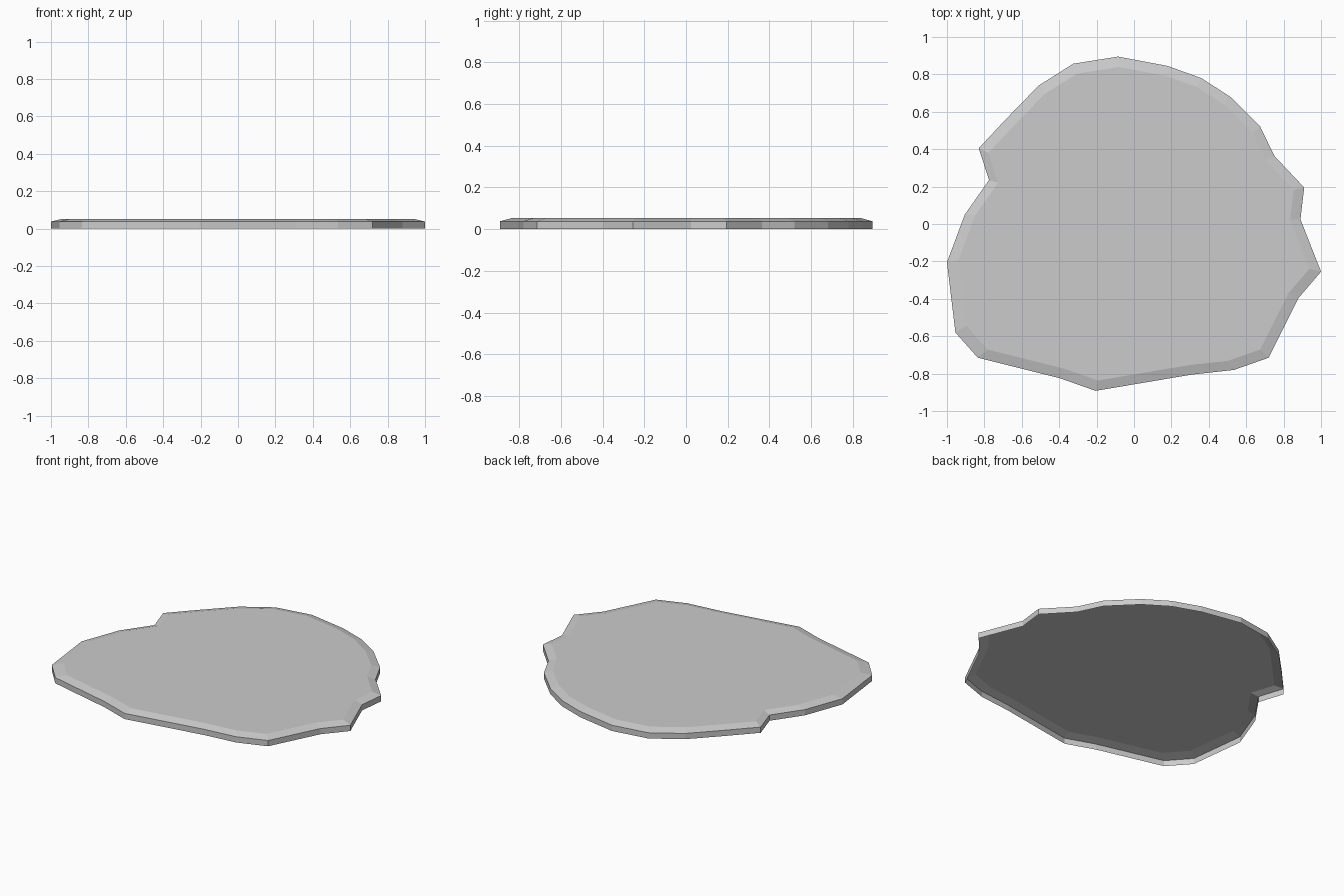
import bpy, bmesh

# Irregular rim outline, clockwise from the back
OUTLINE = [
    (-0.085, 0.895), (0.18, 0.845), (0.36, 0.78), (0.515, 0.68), (0.675, 0.52),
    (0.75, 0.365), (0.91, 0.195), (0.89, 0.025), (1.0, -0.255), (0.88, -0.395),
    (0.72, -0.715), (0.535, -0.78), (0.31, -0.805), (-0.205, -0.892),
    (-0.395, -0.825), (-0.835, -0.715), (-0.955, -0.58), (-1.0, -0.205),
    (-0.905, 0.05), (-0.775, 0.235), (-0.83, 0.405), (-0.685, 0.56),
    (-0.51, 0.74), (-0.325, 0.857),
]
# (scale, height) of each ring: foot, wall top, bevel top
RINGS = [(1.0, 0.0), (1.0, 0.038), (0.938, 0.053)]

bm = bmesh.new()
rings = [[bm.verts.new((x * s, y * s, z)) for x, y in OUTLINE] for s, z in RINGS]

# Wall and sloped rim; the underside stays open
n = len(OUTLINE)
for low, high in zip(rings, rings[1:]):
    for i in range(n):
        j = (i + 1) % n
        bm.faces.new((low[j], low[i], high[i], high[j]))

# Flat top
bm.faces.new(rings[-1][::-1])

mesh = bpy.data.meshes.new("stone_slab")
bm.to_mesh(mesh)
bm.free()
slab = bpy.data.objects.new("stone_slab", mesh)
bpy.context.collection.objects.link(slab)
